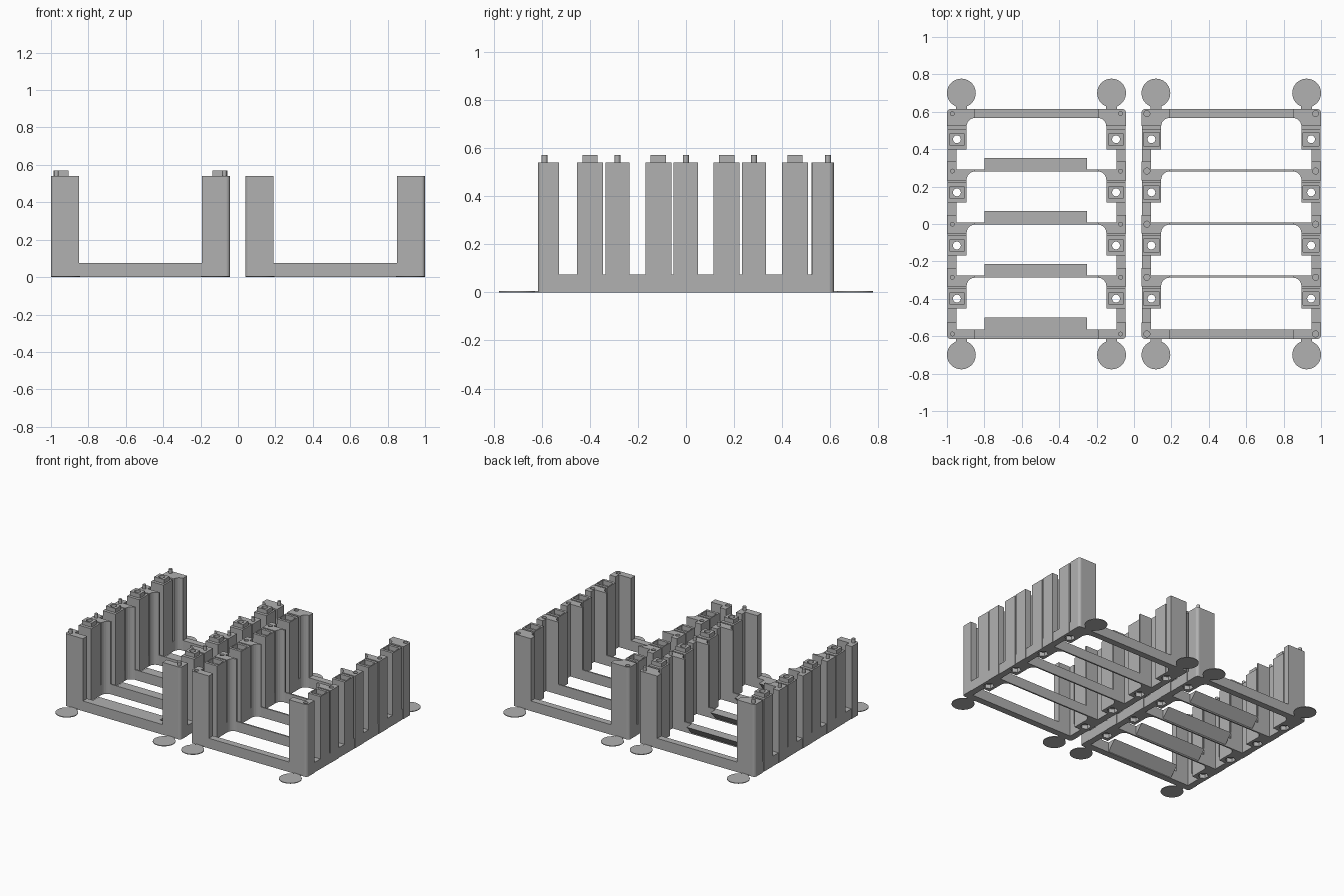
import bpy, bmesh, math
from mathutils import Matrix, Vector

cube = bpy.data.objects.get("Cube")
if cube:
    bpy.data.objects.remove(cube)

grey = bpy.data.materials.new("plain grey")
grey.use_nodes = True
grey.diffuse_color = (0.44, 0.44, 0.44, 1)
grey.node_tree.nodes["Principled BSDF"].inputs["Base Color"].default_value = grey.diffuse_color

TOP, BASE, END = 0.54, 0.075, 0.615
PITCH = 0.284
BAYS = [PITCH * i - 0.001 for i in (-2, -1, 0, 1)]   # front edge of each bay
MIDDLES = BAYS[1:]
BLOCKS = [b + 0.17 for b in BAYS]


def finish(name, bm, cutters=()):
    bmesh.ops.recalc_face_normals(bm, faces=bm.faces)
    mesh = bpy.data.meshes.new(name)
    bm.to_mesh(mesh)
    bm.free()
    mesh.materials.append(grey)
    ob = bpy.data.objects.new(name, mesh)
    bpy.context.collection.objects.link(ob)
    for c in cutters:
        mod = ob.modifiers.new("cut", 'BOOLEAN')
        mod.operation, mod.solver, mod.object = 'DIFFERENCE', 'EXACT', c
    return ob


def hide(ob):
    ob.hide_render = True
    ob.display_type = 'WIRE'
    return ob


def prism(bm, points, direction):
    # Extrude a flat outline along a direction
    face = bm.faces.new([bm.verts.new(p) for p in points])
    out = bmesh.ops.extrude_face_region(bm, geom=[face])["geom"]
    verts = [g for g in out if isinstance(g, bmesh.types.BMVert)]
    bmesh.ops.translate(bm, verts=verts, vec=Vector(direction))


def box(bm, x0, x1, y0, y1, z0, z1):
    prism(bm, [(x0, y0, z0), (x1, y0, z0), (x1, y1, z0), (x0, y1, z0)], (0, 0, z1 - z0))


def cylinder(bm, x, y, z0, z1, r, sides=24):
    bmesh.ops.create_cone(bm, cap_ends=True, segments=sides, radius1=r, radius2=r, depth=z1 - z0,
                          matrix=Matrix.Translation((x, y, (z0 + z1) / 2)))


def arc(cu, cy, r, a0, a1, n=6):
    return [(cu + r * math.cos(math.radians(a0 + (a1 - a0) * i / n)),
             cy + r * math.sin(math.radians(a0 + (a1 - a0) * i / n))) for i in range(n + 1)]


def column_outline(y0, yf, yb, y1):
    # Flanged column with a concave fillet, measured inward from the outer face
    return ([(0, y0), (0.105, y0)] + arc(0.15, yf - 0.045, 0.045, 180, 90)
            + [(0.15, yb), (0.05, yb), (0.05, y1), (0, y1)])


def build_frame(label, x0, x1, male):
    cx, h = (x0 + x1) / 2, (x1 - x0) / 2

    def at(s, u):
        return cx + s * (h - u)

    sides = (-1, 1)
    seats = [(at(s, 0.053), y) for s in sides for y in BLOCKS]

    # Cutters: bolt holes, hexagonal nut pockets, square sockets
    bm = bmesh.new()
    for x, y in seats:
        cylinder(bm, x, y, -0.1, 0.7, 0.021)
    holes = hide(finish(label + "_bolt_cutter", bm))
    bm = bmesh.new()
    for x, y in seats:
        cylinder(bm, x, y, -0.05, 0.03, 0.036, 6)
    cutters = [holes, hide(finish(label + "_nut_cutter", bm))]

    # Side rails
    bm = bmesh.new()
    for s in sides:
        a, b = sorted((at(s, 0.003), at(s, 0.05)))
        box(bm, a, b, -0.59, 0.59, 0, BASE)
    finish(label + "_side_rails", bm, cutters)

    # Block columns
    bm = bmesh.new()
    for s in sides:
        for y in BLOCKS:
            a, b = sorted((at(s, 0.002), at(s, 0.105)))
            box(bm, a, b, y - 0.054, y + 0.054, 0, TOP)
    extra = []
    if not male:
        sock = bmesh.new()
        for x, y in seats:
            box(sock, x - 0.043, x + 0.043, y - 0.035, y + 0.035, TOP - 0.035, TOP + 0.05)
        extra = [hide(finish(label + "_socket_cutter", sock))]
    finish(label + "_block_columns", bm, cutters + extra)

    # Base webs between block columns and flanged columns
    bm = bmesh.new()
    for s in sides:
        for y in BLOCKS:
            a, b = sorted((at(s, 0.003), at(s, 0.104)))
            box(bm, a, b, y + 0.052, y + 0.075, 0, BASE)
    finish(label + "_base_webs", bm)

    # Corner and middle columns
    front = (arc(0.02, -END + 0.02, 0.02, 180, 270)
             + [(0.15, -END), (0.15, -0.565), (0.05, -0.565), (0.05, -0.527), (0, -0.527)])
    back = ([(0, 0.523), (0.105, 0.523)] + arc(0.15, 0.522, 0.045, 180, 90)
            + [(0.15, END)] + arc(0.02, END - 0.02, 0.02, 90, 180))
    outlines = [front, back] + [column_outline(m - 0.05, m - 0.002, m + 0.009, m + 0.05)
                                for m in MIDDLES]
    dowels = [(at(s, 0.029), y) for s in sides for y in [-0.588, 0.59] + MIDDLES]
    bm = bmesh.new()
    for s in sides:
        for outline in outlines:
            prism(bm, [(at(s, u), y, 0) for u, y in outline], (0, 0, TOP))
    extra = []
    if not male:
        pins = bmesh.new()
        for x, y in dowels:
            cylinder(pins, x, y, TOP - 0.035, TOP + 0.05, 0.016)
        extra = [hide(finish(label + "_dowel_cutter", pins))]
    finish(label + "_flanged_columns", bm, extra)

    # Cross bars: thick at the ends, thin between bays
    bm = bmesh.new()
    for a, b in [(-END, -0.565), (0.567, END)] + [(m - 0.002, m + 0.009) for m in MIDDLES]:
        box(bm, x0 + 0.1, x1 - 0.1, a, b, 0, BASE)
    finish(label + "_cross_bars", bm)

    # Round feet pads with short tabs
    bm = bmesh.new()
    for s in sides:
        for e in (-1, 1):
            x = at(s, 0.077)
            cylinder(bm, x, e * 0.7, 0, 0.005, 0.077, 40)
            a, b = sorted((e * 0.6, e * 0.65))
            box(bm, x - 0.03, x + 0.03, a, b, 0, 0.005)
    finish(label + "_foot_pads", bm)

    if male:
        # Square collars and round dowels on top
        bm = bmesh.new()
        for x, y in seats:
            box(bm, x - 0.04, x + 0.04, y - 0.032, y + 0.032, TOP - 0.01, 0.57)
        finish(label + "_collars", bm, [holes])
        bm = bmesh.new()
        for x, y in dowels:
            cylinder(bm, x, y, TOP - 0.01, 0.57, 0.0125)
        finish(label + "_dowels", bm)
        # Wedge ledges with sloped undersides
        bm = bmesh.new()
        for y in [-0.57] + MIDDLES:
            prism(bm, [(-0.8, y, 0), (-0.8, y + 0.071, BASE), (-0.8, y, BASE)], (0.55, 0, 0))
        finish(label + "_wedge_ledges", bm)


build_frame("right_frame", -1.0, -0.043, True)
build_frame("left_frame", 0.04, 1.0, False)
